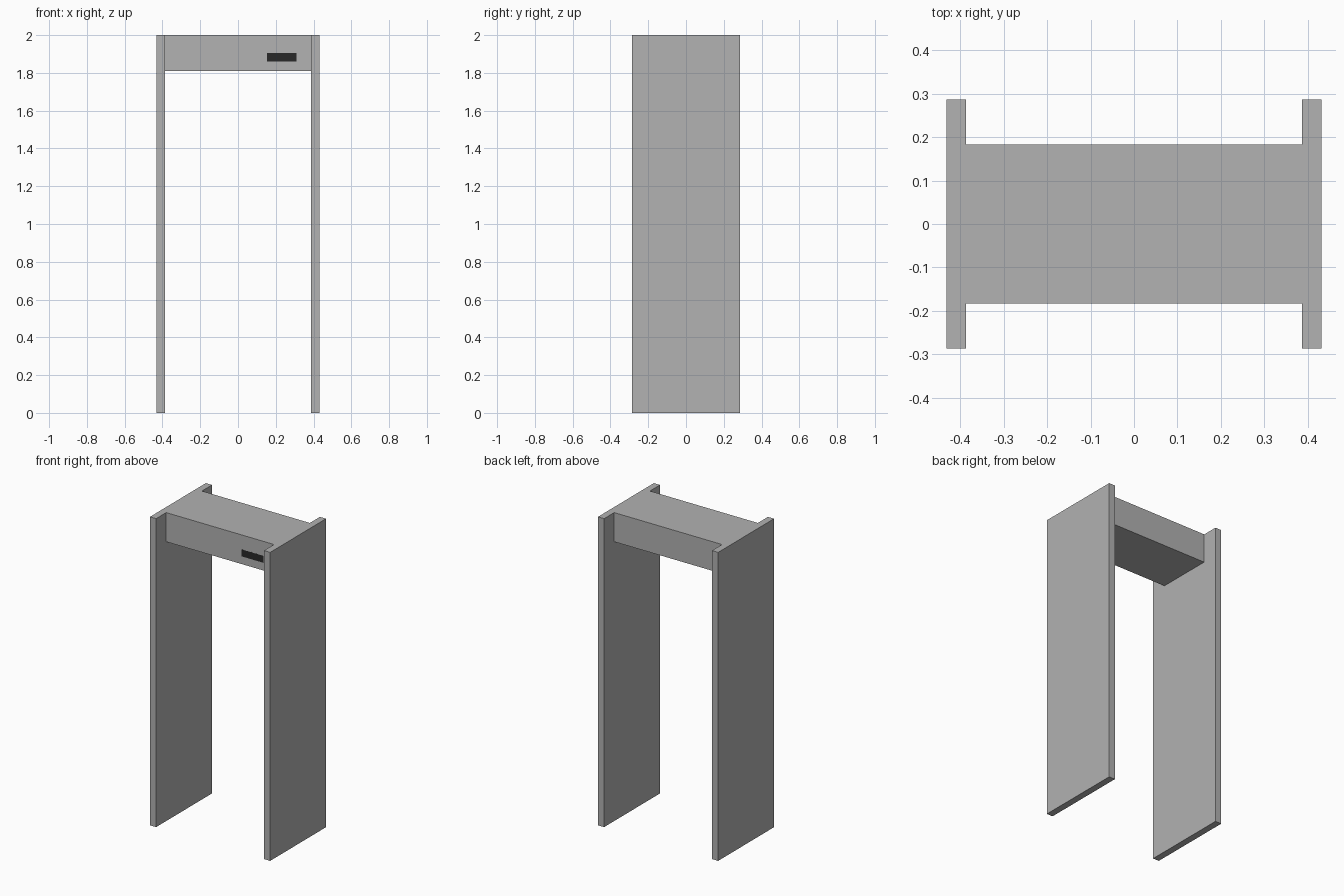
import bpy

if "Cube" in bpy.data.objects:
    bpy.data.objects.remove(bpy.data.objects["Cube"])


def material(name, value):
    """Make a neutral grey material of the given brightness."""
    mat = bpy.data.materials.new(name)
    mat.diffuse_color = (value, value, value, 1)
    mat.use_nodes = True
    mat.node_tree.nodes["Principled BSDF"].inputs["Base Color"].default_value = mat.diffuse_color
    return mat


def box(name, x, y, z, mat):
    """Add a box spanning the given (min, max) ranges."""
    bpy.ops.mesh.primitive_cube_add(size=1)
    ob = bpy.context.object
    ob.name = name
    lo, hi = zip(x, y, z)
    for v in ob.data.vertices:
        v.co = [hi[i] if v.co[i] > 0 else lo[i] for i in range(3)]
    ob.data.materials.append(mat)
    return ob


grey = material("mid_grey", 0.445)
dark = material("dark_display", 0.022)

# Two upright side panels
for side, name in ((-1, "left_panel"), (1, "right_panel")):
    box(name, sorted((side * 0.387, side * 0.431)), (-0.286, 0.286), (0, 2), grey)

# Overhead beam between the panels
box("overhead_beam", (-0.387, 0.387), (-0.183, 0.183), (1.811, 2), grey)

# Dark display strip on the front of the beam
box("display", (0.153, 0.311), (-0.1835, -0.183), (1.861, 1.906), dark)
